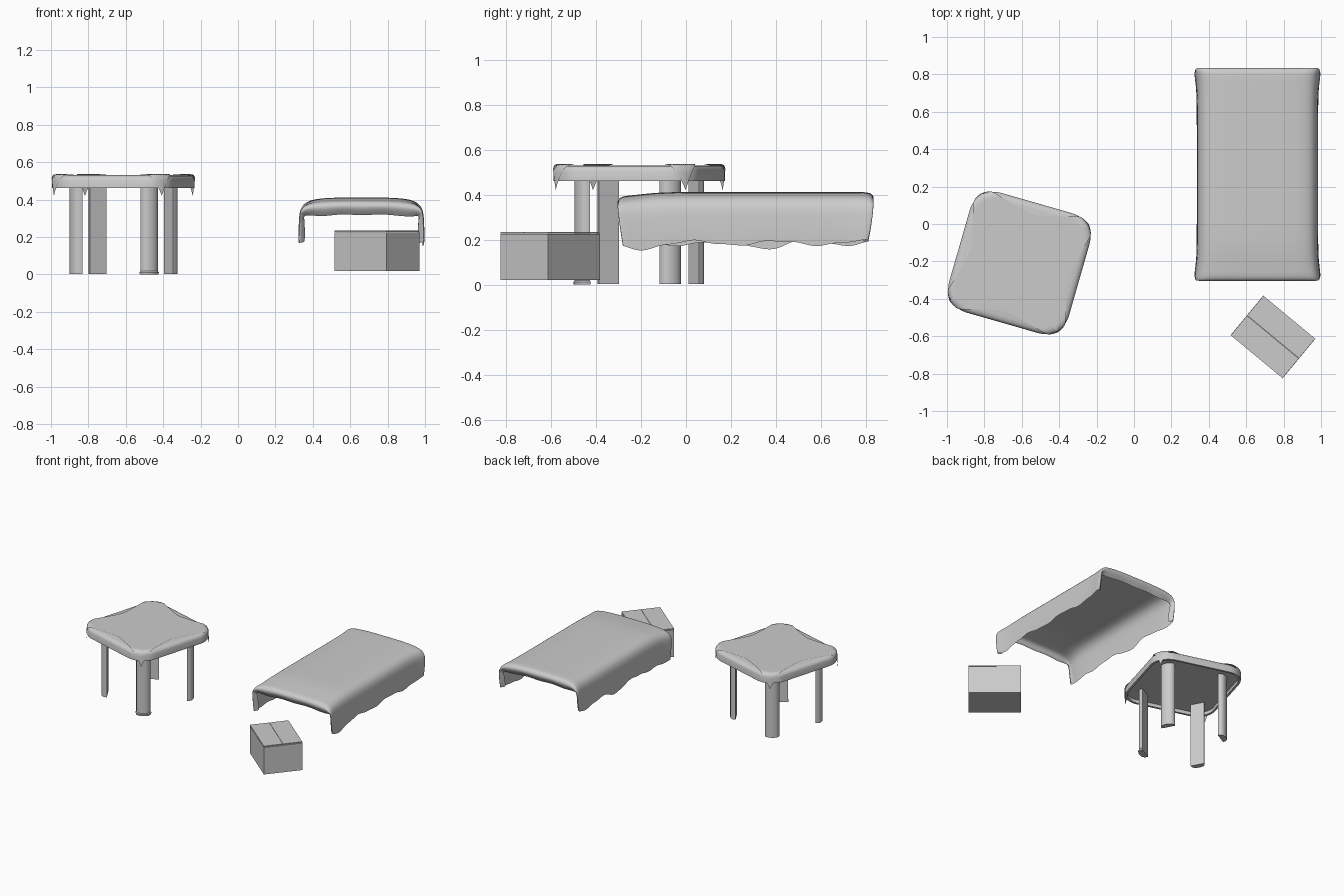
import bpy, bmesh
from math import sin, cos, pi, exp, hypot, atan2, radians

if "Cube" in bpy.data.objects:
    bpy.data.objects.remove(bpy.data.objects["Cube"])

TABLE = (-0.613, -0.208, 0)
TABLE_ROT = radians(-16)


def add(name, bm, loc=(0, 0, 0), rot=0, smooth=None, normals=True):
    if normals:
        bmesh.ops.recalc_face_normals(bm, faces=bm.faces)
    me = bpy.data.meshes.new(name)
    bm.to_mesh(me)
    bm.free()
    ob = bpy.data.objects.new(name, me)
    bpy.context.collection.objects.link(ob)
    ob.location, ob.rotation_euler.z = loc, rot
    if smooth:
        bpy.ops.object.select_all(action='DESELECT')
        ob.select_set(True)
        bpy.context.view_layer.objects.active = ob
        bpy.ops.object.shade_smooth_by_angle(angle=radians(smooth))
    return ob


def bridge(bm, rows, closed):
    """Quads between successive rows of vertices."""
    for a, b in zip(rows, rows[1:]):
        n = len(a)
        for i in range(n if closed else n - 1):
            j = (i + 1) % n
            bm.faces.new((a[i], a[j], b[j], b[i]))


def loft(name, rings, caps=True, **kw):
    bm = bmesh.new()
    rows = [[bm.verts.new(p) for p in ring] for ring in rings]
    bridge(bm, rows, True)
    if caps:
        bm.faces.new(rows[0])
        bm.faces.new(rows[-1])
    return add(name, bm, **kw)


def rounded_square(half, r, z, n=10):
    pts = []
    for k in range(4):
        cx = (half - r) * (1 if k in (0, 3) else -1)
        cy = (half - r) * (1 if k < 2 else -1)
        for i in range(n + 1):
            a = (k + i / n) * pi / 2
            pts.append((cx + r * cos(a), cy + r * sin(a), z))
    return pts


# Table top: rounded square slab with a recessed underside
HALF, RAD = 0.333, 0.133
profile = [(0.035, 0.531), (0.016, 0.527), (0.005, 0.518), (0, 0.505),
           (0, 0.462), (0.016, 0.462), (0.016, 0.488)]
loft("table_top", [rounded_square(HALF - i, RAD - i, z) for i, z in profile],
     loc=TABLE, rot=TABLE_ROT, smooth=40)


# Legs: D-shaped section, curved side facing outwards
def leg_ring(k, z, grow=1.0):
    a = pi / 4 + k * pi / 2
    ring = []
    for i in range(9):
        b = pi * i / 8
        u, v = 0.05 * cos(b) * grow, (0.042 * sin(b) ** 0.7 if 0 < i < 8 else 0) * grow
        d = 0.277 + v
        ring.append((d * cos(a) - u * sin(a), d * sin(a) + u * cos(a), z))
    return ring


for k in range(4):
    loft(f"table_leg_{k + 1}", [leg_ring(k, 0.003), leg_ring(k, 0.49)],
         loc=TABLE, rot=TABLE_ROT, smooth=40)
# Worn foot under the front leg
loft("leg_foot", [leg_ring(3, 0, 1.06), leg_ring(3, 0.012, 1.1), leg_ring(3, 0.018, 1)],
     loc=TABLE, rot=TABLE_ROT, smooth=40)


# Tablecloth: concave sides, with its four corners hanging over the rim
def rim(a):
    c, s = sorted((abs(cos(a)), abs(sin(a))))
    half, r, o = HALF + 0.004, RAD + 0.004, HALF - RAD
    if c / s * half <= o:
        return half / s
    p = o * (c + s)
    return p + (p * p - 2 * o * o + r * r) ** 0.5


def drape(x, y, b=0.022):
    d = hypot(x, y)
    if d < 1e-6:
        return (0, 0, 0.536)
    a = atan2(y, x)
    e = d - (rim(a) - b)
    if e <= 0:
        r, z = d, 0.536
    elif e < b * pi / 2:
        r, z = rim(a) - b + b * sin(e / b), 0.536 - b * (1 - cos(e / b))
    else:
        f = e - b * pi / 2
        r, z = rim(a) + 0.05 * f, 0.536 - b - f
    return (r * cos(a), r * sin(a), z)


edge = []
N = 14
for k in range(4):
    for i in range(-N, N):
        t = i / N
        x, y = 0.27 + 0.102 * abs(t) ** 1.3, 0.372 * t
        c, s = round(cos(k * pi / 2)), round(sin(k * pi / 2))
        edge.append((x * c - y * s, x * s + y * c))
fracs = [0.02, 0.3, 0.55] + [0.7 + 0.3 * i / 16 for i in range(17)]
bm = bmesh.new()
rows = [[bm.verts.new(drape(x * f, y * f)) for x, y in edge] for f in fracs]
bridge(bm, rows, True)
bm.faces.new(rows[0])
add("tablecloth", bm, loc=TABLE, rot=TABLE_ROT, smooth=50)

# Blanket: half cross-section (x, z, how far the ends curl down there)
half = [(0, 0.412, 1), (0.1, 0.412, 1), (0.19, 0.409, 1), (0.25, 0.402, 0.95),
        (0.295, 0.385, 0.8), (0.318, 0.345, 0.4), (0.322, 0.29, 0.1),
        (0.325, 0.235, 0), (0.324, 0.185, 0)]
section = [(-x, z, w) for x, z, w in half[:0:-1]] + half
# Rows along y: (position from -1 to 1, inward curl)
inner = [(-0.95 + 1.9 * i / 22, 0) for i in range(23)]
curl = [(0.955, 0.075), (0.985, 0.055), (1.01, 0.03), (0.99, 0.008)]
stations = [(-t, c) for t, c in curl] + inner + [(t, c) for t, c in curl[::-1]]
bm = bmesh.new()
rows = []
for t, c in stations:
    row = []
    for x, z, w in section:
        side = 1 if x > 0 else -1
        low = (0.412 - z) / 0.227
        y = 0.265 + t * (0.568 - 0.024 * low ** 2)
        flare = 1 + 0.055 * abs(t) ** 9
        hem = 0.011 * sin(17 * y + side) + 0.006 * sin(41 * y)
        hem -= 0.028 * exp(-((y + 0.24) / 0.1) ** 2)
        if side < 0:
            hem -= 0.025 * exp(-((y - 0.37) / 0.06) ** 2)
        cc = c * (1 + 0.09 * sin(30 * x + 1))
        zz = z + hem * low ** 3 - cc * w
        zz -= 0.018 * exp(-((y + 0.3) / 0.13) ** 2) * w
        xx = x * flare - side * c * 0.45 * (1 - w) * (abs(x) > 0.2)
        row.append(bm.verts.new((0.66 + xx, y, zz)))
    rows.append(row)
bridge(bm, rows, False)
blanket = add("blanket", bm, smooth=180)
blanket.modifiers.new("soft", 'SUBSURF').levels = 2
blanket.modifiers["soft"].render_levels = 2


# Carton: body and two lid flaps meeting at a centre seam
def slab(name, x0, x1, y0, y1, z0, z1):
    ring = [(x0, y0), (x1, y0), (x1, y1), (x0, y1)]
    loft(name, [[(x, y, z) for x, y in ring] for z in (z0, z1)],
         loc=(0.743, -0.604, 0), rot=radians(-39.6))


slab("box_body", -0.181, 0.181, -0.137, 0.137, 0.02, 0.225)
slab("box_flap_front", -0.18, 0.18, -0.137, -0.001, 0.228, 0.235)
slab("box_flap_back", -0.18, 0.18, 0.001, 0.137, 0.228, 0.235)
